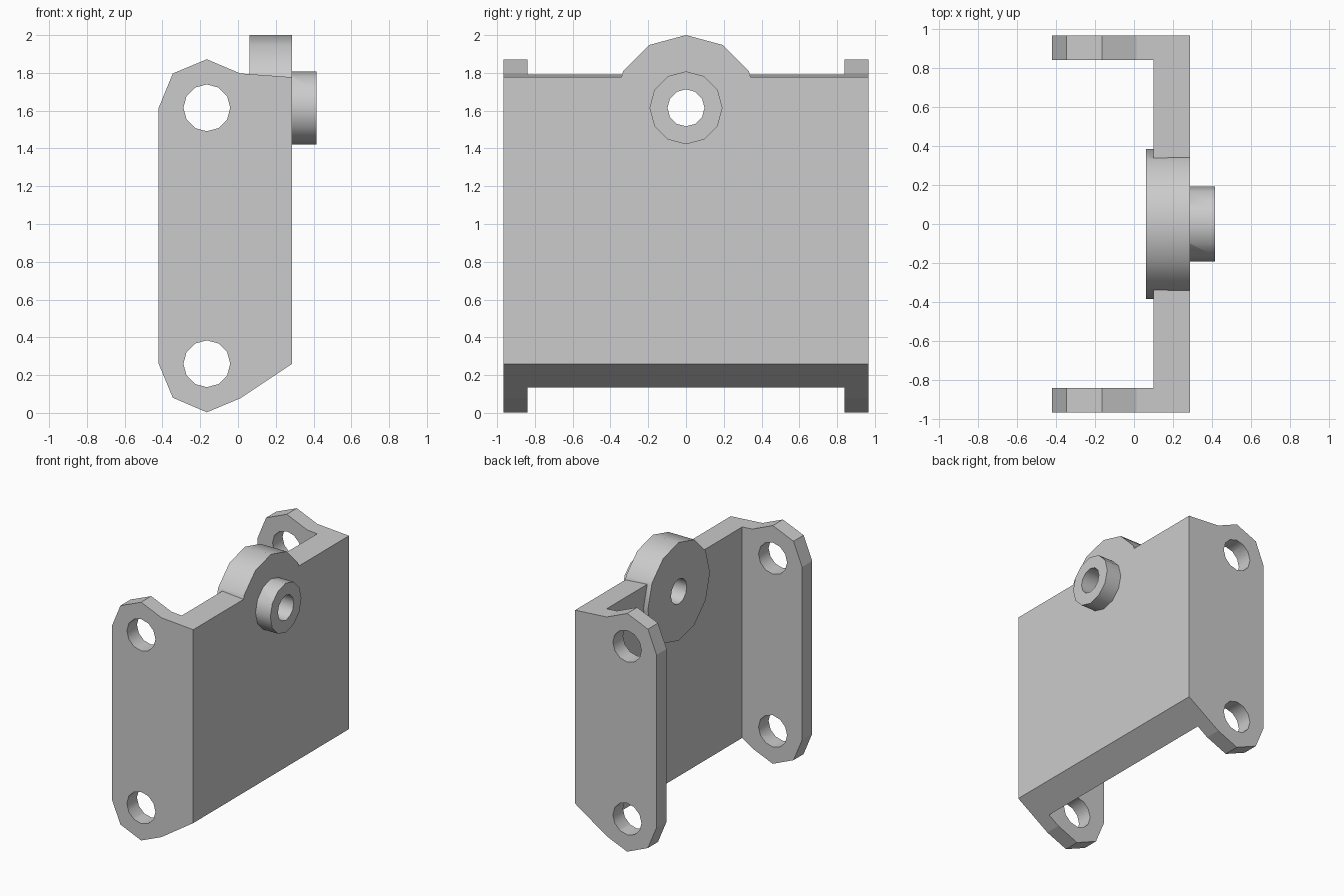
import bpy, bmesh
from math import sin, cos, pi
from mathutils import Vector

cube = bpy.data.objects.get("Cube")
if cube:
    bpy.data.objects.remove(cube, do_unlink=True)

GREY = (0.6, 0.6, 0.6, 1.0)
steel = bpy.data.materials.new("plain grey")
steel.use_nodes = True
steel.diffuse_color = GREY
steel.node_tree.nodes["Principled BSDF"].inputs["Base Color"].default_value = GREY


def prism(name, base, sweep, smooth=False):
    """Sweep a closed outline along a vector; only the sides may be smooth."""
    bm = bmesh.new()
    cap = bm.faces.new([bm.verts.new(p) for p in base])
    out = bmesh.ops.extrude_face_region(bm, geom=[cap], use_keep_orig=True)
    moved = [g for g in out["geom"] if isinstance(g, bmesh.types.BMVert)]
    bmesh.ops.translate(bm, verts=moved, vec=sweep)
    bmesh.ops.recalc_face_normals(bm, faces=bm.faces[:])
    axis = Vector(sweep).normalized()
    for f in bm.faces:
        f.smooth = smooth and abs(f.normal.dot(axis)) < 0.5
    mesh = bpy.data.meshes.new(name)
    bm.to_mesh(mesh)
    bm.free()
    mesh.materials.append(steel)
    obj = bpy.data.objects.new(name, mesh)
    bpy.context.collection.objects.link(obj)
    return obj


def ring(radius):
    return [(radius * sin(i * pi / 6), radius * cos(i * pi / 6)) for i in range(12)]


def rod_x(name, radius, x0, x1):
    """Twelve-sided rod along x through the pivot centre."""
    return prism(name, [(x0, y, PIVOT_Z + z) for y, z in ring(radius)], (x1 - x0, 0, 0), True)


def combine(target, tool, operation):
    mod = target.modifiers.new(operation.lower(), "BOOLEAN")
    mod.operation, mod.solver, mod.object = operation, "EXACT", tool
    bpy.context.view_layer.objects.active = target
    bpy.ops.object.modifier_apply(modifier=mod.name)
    bpy.data.objects.remove(tool, do_unlink=True)


PIVOT_Z = 1.615
HALF = 0.965     # half the length of the bracket
INNER = 0.84     # inside face of each side flange

# Channel: flange outline swept along y, then hollowed behind the front plate
outline = [(-0.42, 0.26), (-0.345, 0.08), (-0.165, 0.003), (0.012, 0.077), (0.287, 0.26),
           (0.287, 1.777), (0.012, 1.797), (-0.165, 1.872), (-0.345, 1.797), (-0.42, PIVOT_Z)]
bracket = prism("channel_bracket", [(x, -HALF, z) for x, z in outline], (0, 2 * HALF, 0))
pocket = prism("pocket_cutter", [(x, -INNER, z) for x, z in
                                 ((-1, -1), (0.1, -1), (0.1, 3), (-1, 3))], (0, 2 * INNER, 0))
combine(bracket, pocket, "DIFFERENCE")

# Pivot disc on the top edge and hub on the outer face
combine(bracket, rod_x("pivot_disc", 0.385, 0.062, 0.287), "UNION")
combine(bracket, rod_x("hub", 0.193, 0.2, 0.415), "UNION")

# Bore through hub and disc, and the bolt holes through both flanges
combine(bracket, rod_x("bore_cutter", 0.098, -0.1, 0.6), "DIFFERENCE")
for z in (0.26, PIVOT_Z):
    hole = prism("bolt_hole_cutter", [(-0.165 + u, -1.2, z + v) for u, v in ring(0.124)],
                 (0, 2.4, 0), True)
    combine(bracket, hole, "DIFFERENCE")
